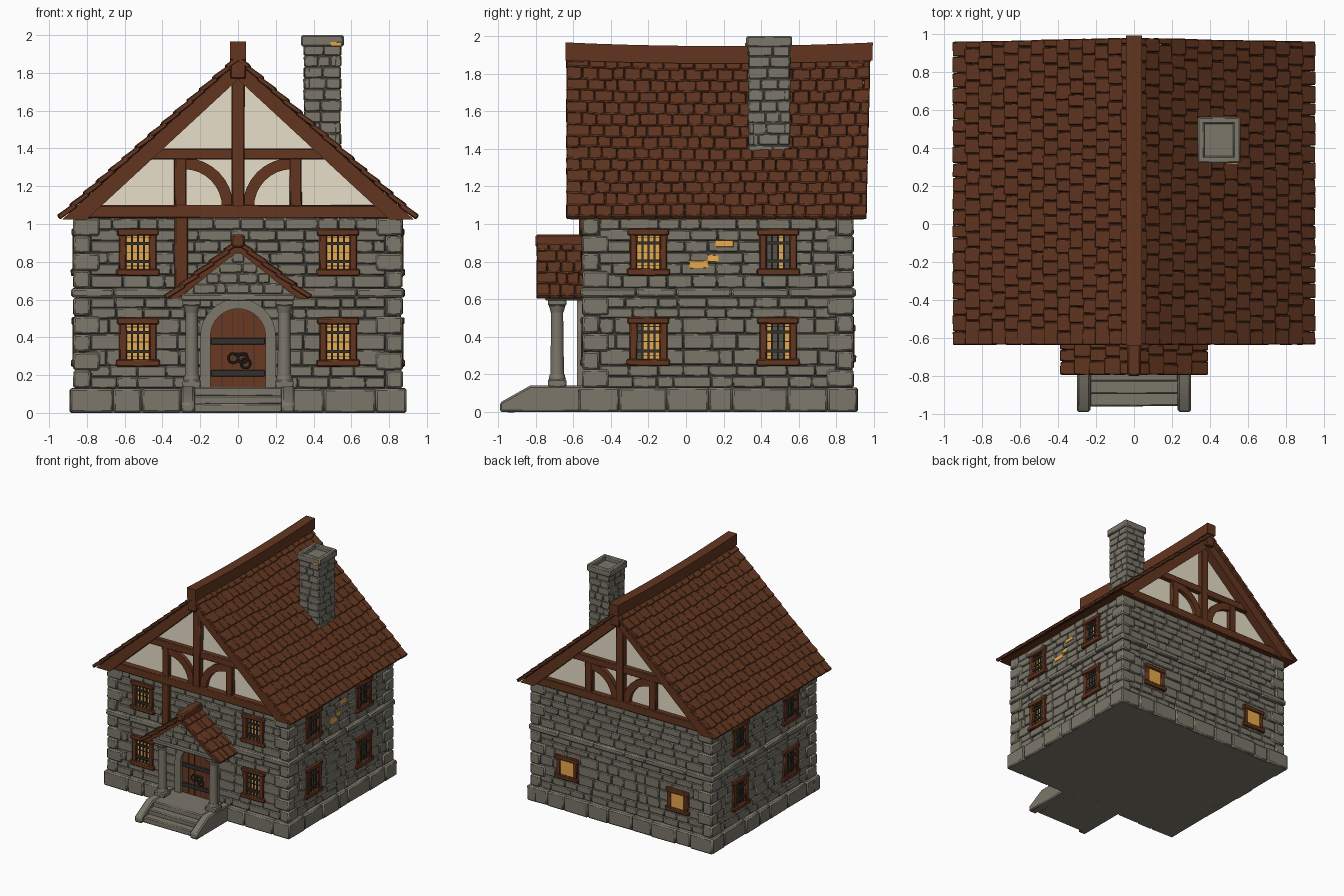
import bpy, bmesh, math, random
from mathutils import Matrix, Vector

random.seed(4)
if "Cube" in bpy.data.objects:
    bpy.data.objects.remove(bpy.data.objects["Cube"])
T, R = Matrix.Translation, Matrix.Rotation
PI = math.pi


def material(name, rgb):
    m = bpy.data.materials.new(name)
    m.use_nodes = True
    m.diffuse_color = (*rgb, 1)
    b = next(n for n in m.node_tree.nodes if n.type == 'BSDF_PRINCIPLED')
    b.inputs["Base Color"].default_value = (*rgb, 1)
    b.inputs["Roughness"].default_value = 0.9
    return m


STONE = material("grey stone", (0.2, 0.184, 0.146))
MORTAR = material("dark mortar", (0.095, 0.088, 0.07))
TILE = material("red brown tile", (0.127, 0.038, 0.015))
TIMBER = material("brown timber", (0.125, 0.036, 0.014))
PLASTER = material("cream plaster", (0.84, 0.77, 0.61))
GLOW = material("amber glow", (0.82, 0.41, 0.075))
IRON = material("dark iron", (0.032, 0.031, 0.027))
DOOR = material("door wood", (0.145, 0.04, 0.016))


def finish(name, bm, mat, bevel=0.0):
    bmesh.ops.recalc_face_normals(bm, faces=bm.faces)
    me = bpy.data.meshes.new(name)
    bm.to_mesh(me)
    bm.free()
    me.materials.append(mat)
    ob = bpy.data.objects.new(name, me)
    bpy.context.collection.objects.link(ob)
    if bevel:
        mod = ob.modifiers.new("Bevel", 'BEVEL')
        mod.width = bevel
        mod.segments = 1
    return ob


def box(x0, x1, y0, y1, z0, z1, frame=Matrix()):
    c = Vector((x0 + x1, y0 + y1, z0 + z1)) / 2
    return frame @ T(c) @ Matrix.Diagonal((x1 - x0, y1 - y0, z1 - z0, 1))


def boxes(name, mat, items, bevel=0.0, jitter=0.0, warp=None):
    bm = bmesh.new()
    for m in items:
        bmesh.ops.create_cube(bm, size=1, matrix=m)
    for v in bm.verts:
        v.co += Vector([random.uniform(-jitter, jitter) for _ in range(3)])
        if warp:
            warp(v.co)
    return finish(name, bm, mat, bevel)


def prism(name, mat, pts, a, b, bevel=0.0, frame=Matrix()):
    # Outline in x and z, extruded along y
    bm = bmesh.new()
    f = bm.faces.new([bm.verts.new((x, a, z)) for x, z in pts])
    ext = bmesh.ops.extrude_face_region(bm, geom=[f])["geom"]
    bmesh.ops.translate(bm, vec=(0, b - a, 0), verts=[g for g in ext if isinstance(g, bmesh.types.BMVert)])
    bm.transform(frame)
    return finish(name, bm, mat, bevel)


def courses(frame, u0, u1, edges, out, avg, holes=(), depth=0.05):
    # Rows of stones on a wall frame, leaving the holes open
    items = []
    for z0, z1 in zip(edges, edges[1:]):
        spans, start = [], u0
        for h0, h1, hz0, hz1 in sorted(holes):
            if z0 < hz1 - 0.01 and z1 > hz0 + 0.01:
                spans.append((start, h0))
                start = h1
        for a, b in spans + [(start, u1)]:
            n = max(1, round((b - a) / avg + random.uniform(-0.5, 0.5)))
            w = (b - a) / n
            cuts = [a] + [a + (i + random.uniform(-0.28, 0.28)) * w for i in range(1, n)] + [b]
            for c0, c1 in zip(cuts, cuts[1:]):
                o = out + random.uniform(-0.004, 0.004)
                items.append(box(c0 + 0.001, c1 - 0.001, -o, depth - out, z0 + 0.001, z1 - 0.001, frame))
    return items


# Four wall frames: local x runs along the wall, local -y points outward
def side(turn, dist):
    return R(turn, 4, 'Z') @ T((0, -dist, 0))


FRONT, RIGHT, BACK, LEFT = side(0, 0.54), side(PI / 2, 0.86), side(PI, 0.88), side(-PI / 2, 0.86)
# Each window: position, lit columns of the lower pane, lit columns of the upper pane
WALLS = [("front", FRONT, -0.86, 0.86, ((-0.53, "1111", "1111"), (0.53, "1111", "1111"))),
         ("right", RIGHT, -0.54, 0.88, ((-0.2, "0111", "1111"), (0.49, "1001", "0010"))),
         ("back", BACK, -0.86, 0.86, ()),
         ("left", LEFT, -0.88, 0.54, ((-0.49, "0110", "0100"), (0.2, "0110", "0110")))]
LOW = [0.13, 0.19, 0.25, 0.333, 0.417, 0.5, 0.555, 0.61]
HIGH = [0.66, 0.73, 0.79, 0.85, 0.91, 0.97, 1.03]

boxes("wall_core", MORTAR, [box(-0.843, 0.843, -0.523, 0.863, 0.1, 1.04)])
boxes("foundation", STONE, [box(-0.87, 0.87, -0.55, 0.89, 0, 0.12), box(-0.25, 0.25, -0.95, -0.5, 0, 0.04)])


def window_frame(name, frame, u, z0, z1):
    wood = [box(u + s * 0.08 - 0.02, u + s * 0.08 + 0.02, -0.016, 0.02, z0, z1, frame) for s in (-1, 1)]
    wood += [box(u - 0.115, u + 0.115, -0.024, 0.02, z0 - 0.005, z0 + 0.032, frame),
             box(u - 0.11, u + 0.11, -0.021, 0.02, z1 - 0.032, z1 + 0.005, frame)]
    boxes(name + "_frame", TIMBER, wood, 0.006, 0.002)


def barred_window(name, frame, u, z0, z1, lit):
    window_frame(name, frame, u, z0, z1)
    for mat, key, part in ((GLOW, "1", "lit_pane"), (MORTAR, "0", "dim_pane")):
        cols = [u - 0.06 + 0.03 * i for i, c in enumerate(lit) if c == key]
        if cols:
            boxes(f"{name}_{part}", mat, [box(x, x + 0.03, 0.01, 0.03, z0 + 0.02, z1 - 0.02, frame) for x in cols])
    bars = [box(u + k - 0.005, u + k + 0.005, -0.006, 0.004, z0 + 0.02, z1 - 0.02, frame) for k in (-0.032, 0, 0.032)]
    for t in (0.3, 0.7):
        z = z0 + t * (z1 - z0)
        bars.append(box(u - 0.065, u + 0.065, -0.012, 0.002, z - 0.008, z + 0.008, frame))
    bars += [box(u - 0.065, u + 0.065, 0.003, 0.012, z - 0.002, z + 0.002, frame)
             for z in [z0 + t * (z1 - z0) for t in (0.2, 0.5, 0.82)]]
    boxes(name + "_bars", IRON, bars)


# Stone walls, string course and plinth
for name, fr, u0, u1, wins in WALLS:
    holes = [(w[0] - 0.075, w[0] + 0.075, z0, z1) for w in wins for z0, z1 in ((0.25, 0.5), (0.73, 0.97))]
    boxes(name + "_wall_stones", STONE, courses(fr, u0 + 0.08, u1 - 0.08, LOW, 0, 0.135, holes)
          + courses(fr, u0 + 0.08, u1 - 0.08, HIGH, 0, 0.135, holes), 0.006, 0.002)
    boxes(name + "_string_course", STONE, courses(fr, u0 - 0.018, u1 + 0.018, [0.61, 0.66], 0.02, 0.3), 0.01, 0.002)
    boxes(name + "_plinth", STONE, courses(fr, u0 - 0.03, u1 + 0.03, [0, 0.13], 0.03, 0.2, depth=0.09), 0.01, 0.002)
    for i, (u, low, high) in enumerate(wins):
        barred_window(f"{name}_lower_window_{i + 1}", fr, u, 0.25, 0.5, low)
        barred_window(f"{name}_upper_window_{i + 1}", fr, u, 0.73, 0.97, high)

# Plain glowing back windows
for i, u in enumerate((-0.52, 0.54)):
    window_frame(f"back_window_{i + 1}", BACK, u, 0.27, 0.46)
    boxes(f"back_window_{i + 1}_pane", GLOW, [box(u - 0.07, u + 0.07, -0.009, 0.01, 0.29, 0.44, BACK)])

# Corner stones, alternating long and short
quoins = []
for sx in (-1, 1):
    for sy, yc in ((-1, -0.54), (1, 0.88)):
        for lo, hi, n in ((0.13, 0.61, 5), (0.66, 1.03, 4)):
            h = (hi - lo) / n
            for i in range(n):
                a, b = (0.14, 0.09) if i % 2 else (0.09, 0.14)
                x, y = sx * 0.872, yc + sy * 0.012
                xs, ys = sorted((x, x - sx * a)), sorted((y, y - sy * b))
                quoins.append(box(*xs, *ys, lo + i * h + 0.001, lo + i * h + h - 0.001))
boxes("corner_stones", STONE, quoins, 0.01, 0.003)

# Amber chips in the right wall
chips = ((0.02, 0.12, 0.768, 0.803), (0.11, 0.17, 0.8, 0.835), (0.16, 0.25, 0.878, 0.912))
boxes("wall_chips", GLOW, [box(a, b, -0.008, 0.001, c, d, RIGHT) for a, b, c, d in chips], 0, 0.004)

# Gables: plaster and timber frame at both ends
prism("gable_plaster", PLASTER, [(-0.86, 1.02), (0.86, 1.02), (0, 1.82)], -0.525, 0.865)
for name, fr in (("front", FRONT), ("back", BACK)):
    beams = [box(-0.87, 0.87, -0.035, 0.03, 1.03, 1.1, fr), box(-0.5, 0.5, -0.025, 0.03, 1.34, 1.4, fr),
             box(-0.035, 0.035, -0.032, 0.03, 1.09, 1.83, fr), box(-0.04, 0.04, -0.095, 0, 1.77, 1.87, fr)]
    for s in (-1, 1):
        beams.append(box(s * 0.305 - 0.032, s * 0.305 + 0.032, -0.022, 0.03, 1.09, 1.35, fr))
    boxes(name + "_gable_beams", TIMBER, beams, 0.006, 0.002)
    for s in (-1, 1):
        arc = [(s * (0.285 - r * math.cos(a)), 1.09 + r * math.sin(a))
               for r, order in ((0.26, 1), (0.2, -1)) for a in [k * PI / 16 for k in range(9)][::order]]
        prism(f"{name}_curved_brace_{'right' if s < 0 else 'left'}", TIMBER, arc, -0.02, 0.03, 0, fr)
boxes("front_wall_post", TIMBER, [box(-0.335, -0.265, -0.03, 0.02, 0.62, 1.04, FRONT)], 0.006)


def tiled_roof(name, half, z0, z1, y0, y1, rows, cols, warp=None):
    # Overlapping tiles in staggered rows on both slopes
    ang, length = math.atan2(z1 - z0, half), math.hypot(z1 - z0, half)
    pitch, w, items = length / rows, (y1 - y0) / cols, []
    for s in (-1, 1):
        for r in range(rows):
            edges = [y0] + [y0 + (i + 0.5 * (r % 2) + random.uniform(-0.13, 0.13)) * w for i in range(1, cols)] + [y1]
            for a, b in zip(edges, edges[1:]):
                d = (r + 0.58) * pitch + (random.uniform(-0.007, 0.007) if r else 0)
                pos = Vector((s * (half - d * math.cos(ang) - 0.012), (a + b) / 2, z0 + d * math.sin(ang) - 0.012))
                items.append(T(pos) @ R(s * (ang - 0.1), 4, 'Y') @ Matrix.Diagonal((pitch * 1.2, b - a - 0.002, 0.026, 1)))
    boxes(name + "_tiles", TILE, items, 0.005, 0.002, warp)


def sag(co):
    # The roof dips in the middle and its ends flare toward the ridge
    t = (co.y - 0.17) / 0.8
    rise = max(0, co.z - 1.03)
    co.z -= 0.02 * rise * (1 - t * t)
    co.y += 0.025 * rise * max(0, t)


# Main roof
tiled_roof("main_roof", 0.957, 1.045, 1.9, -0.637, 0.96, 14, 20, sag)
prism("main_roof_boards", TIMBER, [(-0.93, 1.025), (0, 1.86), (0.93, 1.025), (0.8, 1.025), (0, 1.765), (-0.8, 1.025)],
      -0.615, 0.945)
ridge = [box(-0.042, 0.042, -0.64 + i * 0.161, -0.479 + i * 0.161, 1.87, 1.965) for i in range(10)]
boxes("main_ridge", TIMBER, ridge, 0, 0, sag)

# Porch roof and stone pediment
tiled_roof("porch_roof", 0.392, 0.622, 0.925, -0.795, -0.53, 5, 4)
prism("porch_roof_boards", TIMBER, [(-0.38, 0.605), (0, 0.9), (0.38, 0.605), (0.32, 0.605), (0, 0.855), (-0.32, 0.605)],
      -0.78, -0.54)
boxes("porch_ridge", TIMBER, [box(-0.036, 0.036, -0.8, -0.53, 0.875, 0.945)], 0.01)
prism("porch_pediment", STONE, [(-0.32, 0.6), (0.32, 0.6), (0, 0.86)], -0.735, -0.53)
stones = []
for z in (0.63, 0.685, 0.74, 0.795):
    w = 0.3 * (0.85 - z - 0.03) / 0.24
    stones += courses(T((0, -0.735, 0)), -w, w, [z, z + 0.055], 0.012, 0.1)
boxes("pediment_stones", STONE, stones, 0.006, 0.002)
boxes("porch_lintel", STONE, [box(-0.3, 0.3, -0.75, -0.53, 0.592, 0.63)], 0.008)

# Porch columns with bases and capitals, and sloping step walls
for s, n in ((-1, "right"), (1, "left")):
    bm = bmesh.new()
    for r0, r1, a, b in ((0.037, 0.031, 0.15, 0.58), (0.046, 0.04, 0.17, 0.2), (0.034, 0.045, 0.53, 0.57)):
        bmesh.ops.create_cone(bm, cap_ends=True, segments=20, radius1=r0, radius2=r1, depth=b - a,
                              matrix=T((s * 0.245, -0.685, (a + b) / 2)))
    finish(f"porch_column_{n}", bm, STONE)
    boxes(f"porch_column_blocks_{n}", STONE, [box(s * 0.245 - 0.05, s * 0.245 + 0.05, -0.735, -0.635, a, b)
                                              for a, b in ((0.13, 0.175), (0.565, 0.6))], 0.008)
    prism(f"step_wall_{n}", STONE, [(-0.99, 0), (-0.99, 0.05), (-0.83, 0.14), (-0.53, 0.14), (-0.53, 0)],
          -0.035, 0.035, 0.01, T((s * 0.265, 0, 0)) @ R(PI / 2, 4, 'Z'))
steps = [box(-0.235, 0.235, y, -0.53, z - 0.05, z) for y, z in ((-0.83, 0.135), (-0.895, 0.092), (-0.96, 0.05))]
boxes("front_steps", STONE, steps, 0.008, 0.002)

# Arched door in a stone surround
def arch(r):
    curve = [(r * math.cos(k * PI / 16), 0.405 + r * math.sin(k * PI / 16)) for k in range(17)]
    return [(r, 0.13)] + curve + [(-r, 0.13)]


prism("door", DOOR, arch(0.15), -0.553, -0.52)
boxes("door_seams", IRON, [box(x - 0.002, x + 0.002, -0.556, -0.55, 0.14, 0.53) for x in (-0.085, -0.028, 0.028, 0.085)])
prism("door_surround", STONE, arch(0.2) + arch(0.146)[::-1], -0.58, -0.51)
boxes("door_straps", IRON, [box(-0.143, 0.143, -0.564, -0.55, z - 0.017, z + 0.017) for z in (0.38, 0.21)]
      + [box(-0.02, 0.05, -0.565, -0.55, 0.3, 0.318)], 0.003)
for i, (x, z) in enumerate(((-0.025, 0.29), (0.025, 0.29), (0.04, 0.262))):
    bpy.ops.mesh.primitive_torus_add(location=(x, -0.567, z), rotation=(PI / 2, 0, 0), major_radius=0.025,
                                     minor_radius=0.006, major_segments=20, minor_segments=8)
    ring = bpy.context.object
    ring.name = f"door_ring_{i + 1}"
    ring.data.materials.append(IRON)

# Chimney with a hollow cap
chim = T((0.447, 0.442, 0))
boxes("chimney_core", MORTAR, [box(-0.092, 0.092, -0.105, 0.105, 1.36, 1.95, chim)])
stones = []
rows = [1.36 + i * 0.059 for i in range(11)]
for i in range(4):
    d, w = (0.11, 0.097) if i % 2 == 0 else (0.097, 0.11)
    stones += courses(chim @ side(i * PI / 2, d), -w, w, rows, 0, 0.09, depth=0.03)
boxes("chimney_stones", STONE, stones, 0.005, 0.002)
cap = [box(*xs, *ys, 1.94, 2.0, chim) for xs, ys in (((-0.11, 0.11), (-0.122, -0.085)), ((-0.11, 0.11), (0.085, 0.122)),
       ((-0.113, -0.075), (-0.12, 0.12)), ((0.075, 0.113), (-0.12, 0.12)))]
boxes("chimney_cap", STONE, cap, 0.008)
boxes("chimney_flue", STONE, [box(-0.08, 0.08, -0.09, 0.09, 1.94, 1.965, chim)])
boxes("chimney_chip", GLOW, [box(0.045, 0.1, -0.128, -0.121, 1.942, 1.962, chim)], 0, 0.002)

# Soft shading on rounded edges
for ob in bpy.data.objects:
    ob.select_set(ob.type == 'MESH')
bpy.context.view_layer.objects.active = bpy.data.objects["door"]
bpy.ops.object.shade_smooth_by_angle(angle=math.radians(35))
